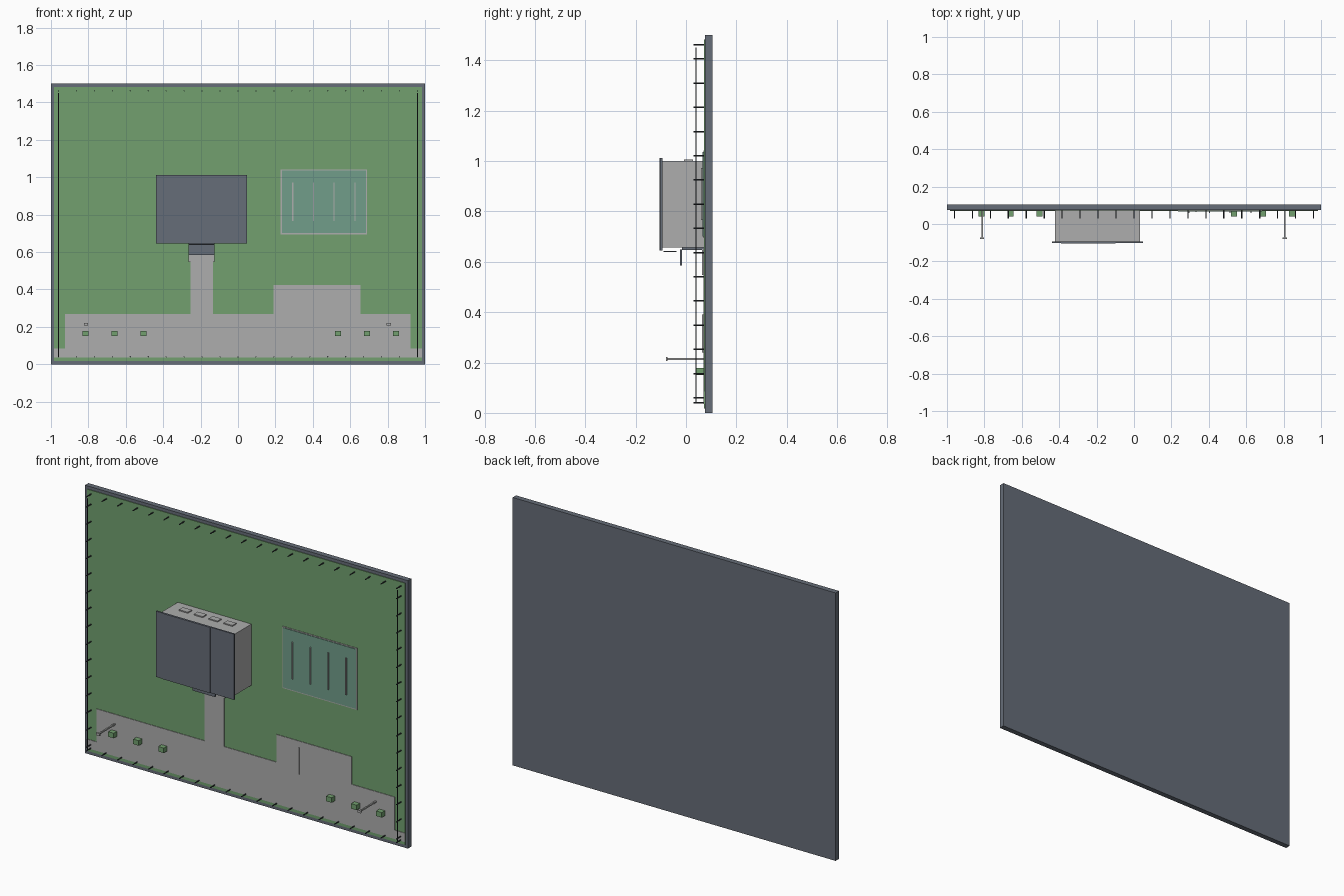
import bpy, bmesh, math
from mathutils import Matrix, Vector

if "Cube" in bpy.data.objects:
    bpy.data.objects.remove(bpy.data.objects["Cube"])


def material(name, srgb):
    m = bpy.data.materials.new(name)
    lin = [((c / 255 + 0.055) / 1.055) ** 2.4 for c in srgb]
    m.diffuse_color = (*lin, 1)
    m.use_nodes = True
    m.node_tree.nodes["Principled BSDF"].inputs["Base Color"].default_value = m.diffuse_color
    return m


SLATE = material("slate grey", (102, 109, 120))
GREEN = material("leaf green", (114, 160, 111))
LIGHT = material("light grey", (173, 174, 173))
TEAL = material("pale teal", (113, 157, 138))
DARK = material("dark steel", (50, 54, 60))


def finish(name, bm, mat):
    bmesh.ops.recalc_face_normals(bm, faces=bm.faces)
    mesh = bpy.data.meshes.new(name)
    bm.to_mesh(mesh)
    bm.free()
    mesh.materials.append(mat)
    ob = bpy.data.objects.new(name, mesh)
    bpy.context.collection.objects.link(ob)
    return ob


def add_box(bm, x, y, z):
    size = Vector((x[1] - x[0], y[1] - y[0], z[1] - z[0]))
    mid = Vector((sum(x) / 2, sum(y) / 2, sum(z) / 2))
    bmesh.ops.create_cube(bm, size=1,
                          matrix=Matrix.Translation(mid) @ Matrix.Diagonal((*size, 1)))


def boxes(name, mat, *items):
    bm = bmesh.new()
    for it in items:
        add_box(bm, *it)
    return finish(name, bm, mat)


def plate(name, mat, outline, y0, y1):
    """Extrude an x/z outline between two depths."""
    bm = bmesh.new()
    face = bm.faces.new([bm.verts.new((x, y0, z)) for x, z in outline])
    ext = bmesh.ops.extrude_face_region(bm, geom=[face])
    bmesh.ops.translate(bm, vec=(0, y1 - y0, 0),
                        verts=[v for v in ext["geom"] if isinstance(v, bmesh.types.BMVert)])
    return finish(name, bm, mat)


# Backing board and green field
boxes("backing_board", SLATE, ((-1, 1), (0.075, 0.105), (0, 1.5)))
boxes("green_field", GREEN, ((-0.985, 0.985), (0.0715, 0.076), (0.018, 1.483)))

# Pale stepped track with raised block and vertical path
plate("pale_track", LIGHT, [
    (-0.985, 0.035), (0.985, 0.035), (0.985, 0.085), (0.922, 0.085),
    (0.922, 0.27), (0.655, 0.27), (0.655, 0.425), (0.19, 0.425),
    (0.19, 0.27), (-0.135, 0.27), (-0.135, 0.655), (-0.255, 0.655),
    (-0.255, 0.27), (-0.925, 0.27), (-0.925, 0.085), (-0.985, 0.085)], 0.0685, 0.072)
boxes("path_collar", LIGHT, ((-0.265, -0.125), (0.063, 0.07), (0.547, 0.65)))
boxes("block_rib", LIGHT, ((0.328, 0.333), (0.063, 0.07), (0.24, 0.39)))

# Projecting housing with a dark front panel and lid pads
boxes("housing", LIGHT, ((-0.423, 0.033), (-0.094, 0.073), (0.657, 1.0)))
boxes("housing_front", SLATE,
      ((-0.438, 0.047), (-0.102, -0.093), (0.645, 1.013)),
      ((-0.39, -0.10), (-0.105, -0.101), (0.645, 1.013)))
boxes("lid_pads", LIGHT,
      *[((-0.36 + 0.092 * i, -0.305 + 0.092 * i), (-0.008, 0.027), (0.998, 1.006))
        for i in range(4)])

# Flaps beneath the housing
boxes("lower_flaps", SLATE,
      ((-0.265, -0.125), (-0.024, -0.016), (0.585, 0.648)),
      ((-0.265, -0.125), (-0.09, -0.038), (0.638, 0.643)),
      ((-0.265, -0.125), (-0.016, 0.073), (0.646, 0.657)))

# Teal panel with pale rim and ribs
boxes("panel_rim", LIGHT, ((0.228, 0.69), (0.069, 0.072), (0.695, 1.041)))
boxes("teal_panel", TEAL, ((0.234, 0.684), (0.066, 0.07), (0.701, 1.035)))
boxes("panel_ribs", LIGHT,
      *[((x - 0.003, x + 0.003), (0.06, 0.067), (0.765, 0.972))
        for x in (0.293, 0.404, 0.514, 0.625)])

# Green blocks along the track
boxes("green_blocks", GREEN,
      *[((x - 0.017, x + 0.017), (0.04, 0.07), (0.15, 0.178))
        for x in (-0.815, -0.66, -0.505, 0.535, 0.69, 0.845)])

# Two long pegs with small heads
for side, x in (("left", -0.812), ("right", 0.806)):
    boxes(side + "_peg", LIGHT,
          ((x - 0.004, x + 0.004), (-0.076, 0.072), (0.21, 0.218)),
          ((x - 0.011, x + 0.011), (-0.08, -0.073), (0.207, 0.221)))

# Perimeter pins
pins = [(-0.96 + 0.096 * i, z) for i in range(21) for z in (0.04, 1.462)]
pins += [(x, 0.06 + 0.0961 * i) for i in range(15) for x in (-0.96, 0.96)]
bm = bmesh.new()
for x, z in pins:
    bmesh.ops.create_cone(bm, cap_ends=True, segments=8, radius1=0.003, radius2=0.003,
                          depth=0.045, matrix=Matrix.Translation((x, 0.0525, z))
                          @ Matrix.Rotation(math.pi / 2, 4, 'X'))
finish("perimeter_pins", bm, DARK)

# Taut side wires
boxes("side_wires", DARK,
      *[((x - 0.002, x + 0.002), (0.038, 0.042), (0.04, 1.45)) for x in (-0.96, 0.96)])
